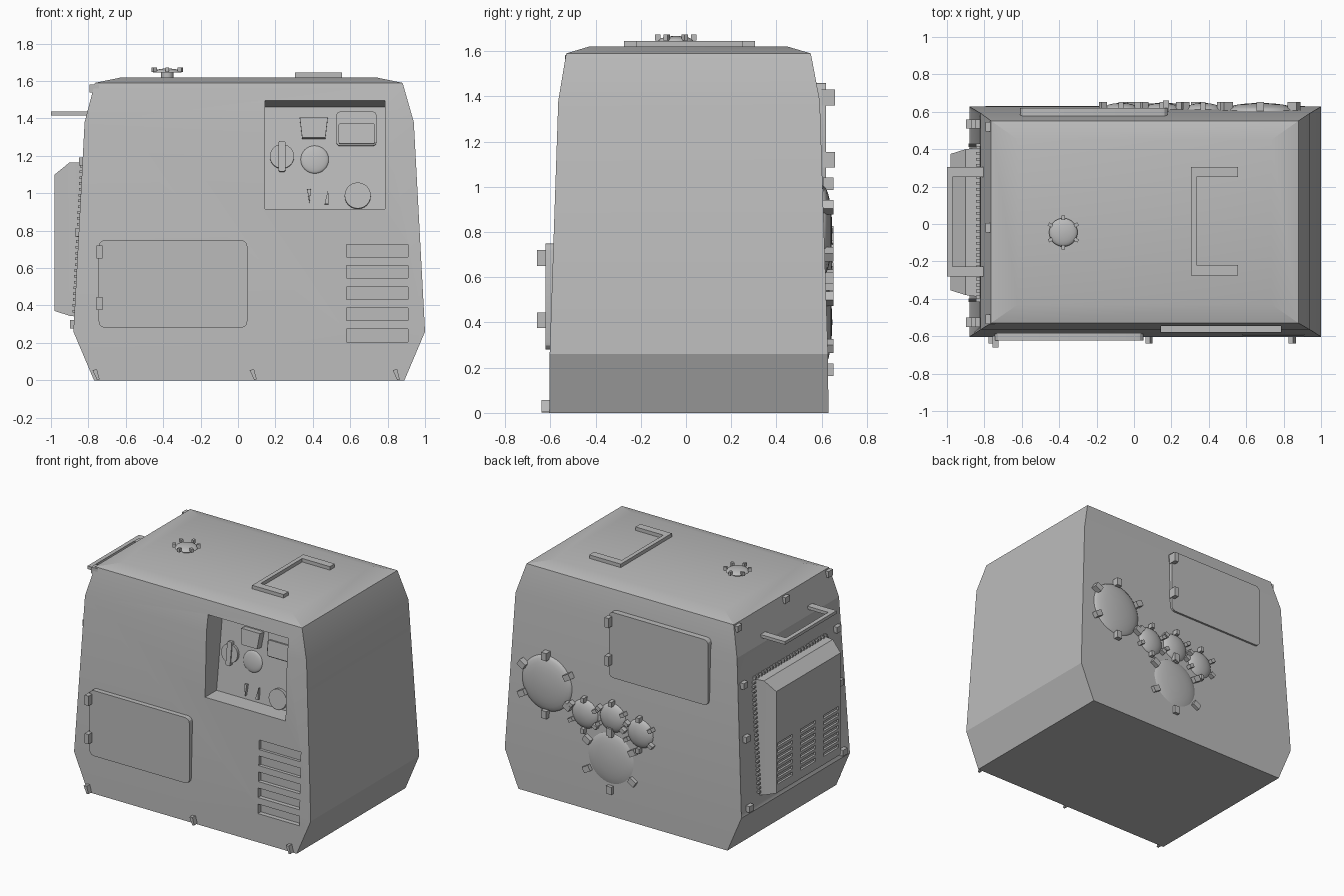
import bpy, bmesh, math
from mathutils import Matrix, Vector

if "Cube" in bpy.data.objects:
    bpy.data.objects.remove(bpy.data.objects["Cube"])

grey = bpy.data.materials.new("casing_grey")
grey.diffuse_color = (0.5, 0.5, 0.5, 1)
grey.use_nodes = True
grey.node_tree.nodes["Principled BSDF"].inputs["Base Color"].default_value = grey.diffuse_color
I = Matrix.Identity(4)


def finish(name, bm, angle=20):
    bmesh.ops.recalc_face_normals(bm, faces=bm.faces)
    me = bpy.data.meshes.new(name)
    bm.to_mesh(me)
    bm.free()
    me.materials.append(grey)
    ob = bpy.data.objects.new(name, me)
    bpy.context.collection.objects.link(ob)
    bpy.ops.object.select_all(action='DESELECT')
    ob.select_set(True)
    bpy.context.view_layer.objects.active = ob
    bpy.ops.object.shade_smooth_by_angle(angle=math.radians(angle))
    return ob


def loft(bm, rings):
    rows = [[bm.verts.new(p) for p in r] for r in rings]
    n = len(rows[0])
    for a, b in zip(rows, rows[1:]):
        for i in range(n):
            bm.faces.new((a[i], a[(i + 1) % n], b[(i + 1) % n], b[i]))
    bm.faces.new(rows[0])
    bm.faces.new(rows[-1])


def prism(bm, pts, lo, hi, axis, m=I):
    put = {'x': lambda a, b, t: (t, a, b), 'y': lambda a, b, t: (a, t, b), 'z': lambda a, b, t: (a, b, t)}[axis]
    loft(bm, [[m @ Vector(put(a, b, t)) for a, b in pts] for t in (lo, hi)])


def box(bm, x0, x1, y0, y1, z0, z1, m=I):
    prism(bm, [(x0, y0), (x1, y0), (x1, y1), (x0, y1)], z0, z1, 'z', m)


def rounded(x0, x1, z0, z1, c, n=3):
    pts = []
    for k, (cx, cz) in enumerate([(x1 - c, z1 - c), (x0 + c, z1 - c), (x0 + c, z0 + c), (x1 - c, z0 + c)]):
        for i in range(n + 1):
            a = (k + i / n) * math.pi / 2
            pts.append((cx + c * math.cos(a), cz + c * math.sin(a)))
    return pts


def circle(r, n=24):
    return [(r * math.cos(i * math.tau / n), r * math.sin(i * math.tau / n)) for i in range(n)]


def dome(bm, r, h, m):
    rings = [[m @ Vector((x, y, h * math.sin(a))) for x, y in circle(r * math.cos(a), 32)]
             for a in [math.radians(d) for d in (0, 12, 25, 38, 52, 66, 80, 87)]]
    loft(bm, rings)


def cut(ob, fill):
    bm = bmesh.new()
    fill(bm)
    c = finish("cutter", bm)
    c.hide_render = True
    mod = ob.modifiers.new("cut", 'BOOLEAN')
    mod.object = c
    mod.solver = 'EXACT'
    bpy.context.view_layer.objects.active = ob
    bpy.ops.object.modifier_apply(modifier=mod.name)
    bpy.data.objects.remove(c)
    bpy.ops.object.select_all(action='DESELECT')
    ob.select_set(True)
    bpy.ops.object.shade_smooth_by_angle(angle=math.radians(20))


# casing: stacked rectangles, shallow inset on the left side
bm = bmesh.new()
levels = [(0, -.77, .89, -.605, .63), (.26, -.88, 1.0, -.603, .628), (1.38, -.82, .94, -.565, .592),
          (1.59, -.765, .88, -.53, .552), (1.62, -.62, .735, -.43, .45)]
loft(bm, [[(a, c, z), (b, c, z), (b, d, z), (a, d, z)] for z, a, b, c, d in levels])
bmesh.ops.recalc_face_normals(bm, faces=bm.faces)
left = [f for f in bm.faces if f.normal.x < -0.98]
bmesh.ops.inset_region(bm, faces=left, thickness=.035, depth=-.008)
casing = finish("casing", bm)


def casing_holes(bm):
    prism(bm, [(-.75, .915), (-.45, .915), (-.38, 1.46), (-.548, 1.495), (-.75, 1.537)], .145, .785, 'x')
    for i in range(5):
        z = .205 + i * .1135
        box(bm, .58, .91, -.75, -.57, z, z + .068)


cut(casing, casing_holes)

# doors with hinges on front and back
for name, x0, x1, z0, z1, ya, yb, hx, s in [("front_door", -.745, .05, .28, .75, -.57, -.622, -.74, -1),
                                            ("back_door", -.61, .18, .99, 1.46, .56, .619, .17, 1)]:
    bm = bmesh.new()
    prism(bm, rounded(x0, x1, z0, z1, .035), ya, yb, 'y')
    finish(name, bm)
    bm = bmesh.new()
    for h in (.095, .37):
        y0, y1 = sorted((s * .6, s * .66))
        box(bm, hx - .016, hx + .016, y0, y1, z0 + h, z0 + h + .07)
    finish(name + "_hinges", bm)

# control panel fittings, set on the tilted back of the recess


def on_panel(x, z):
    return Matrix.Translation((x, -.45 + .128 * (z - .915), z)) @ Matrix.Rotation(-.128, 4, 'X')


def fitting(name, x, z, pts, out):
    bm = bmesh.new()
    prism(bm, pts, .01, -out, 'y', on_panel(x, z))
    finish(name, bm, 30)


fitting("switch_cover", .405, 1.345, [(-.075, .055), (.075, .055), (.062, -.055), (-.062, -.055)], .05)
fitting("display_frame", .633, 1.343, rounded(-.107, .107, -.092, .092, .02), .02)
fitting("display", .635, 1.315, rounded(-.097, .097, -.055, .055, .01), .035)
fitting("knob", .235, 1.195, circle(.065), .02)
fitting("knob_grip", .235, 1.195, rounded(-.018, .018, -.082, .082, .008), .028)
fitting("socket", .64, .985, circle(.07), .025)
fitting("left_lever", .382, .98, [(-.012, .04), (.007, .04), (0, -.04)], .02)
fitting("right_lever", .475, .98, [(.007, .04), (.009, -.04), (-.012, -.04)], .02)
bm = bmesh.new()
dome(bm, .075, .015, on_panel(.41, 1.18) @ Matrix.Rotation(math.pi / 2, 4, 'X'))
finish("dial", bm, 40)


# domed covers ringed with six lugs
def lugged_dome(name, m, r, h, lug, z0, z1):
    bm = bmesh.new()
    dome(bm, r, h, m)
    finish(name, bm, 40)
    bm = bmesh.new()
    for i in range(6):
        t = m @ Matrix.Rotation(math.radians(30 + i * 60), 4, 'Z')
        box(bm, r - lug * .35, r + lug * .65, -lug * .38, lug * .38, z0, z1, t)
    finish(name + "_lugs", bm)


for i, (x, z, r, lug) in enumerate([(.675, .805, .2, .055), (.158, .40, .2, .055), (.37, .67, .105, .035),
                                    (.15, .70, .105, .035), (-.07, .645, .105, .035)]):
    m = Matrix.Translation((x, .605, z)) @ Matrix.Rotation(-math.pi / 2, 4, 'X')
    lugged_dome("back_cover_%d" % (i + 1), m, r, .042, lug, 0, .047)
lugged_dome("filler_cap", Matrix.Translation((-.378, -.045, 1.645)), .076, .022, .024, .002, .028)
bm = bmesh.new()
prism(bm, circle(.033), 1.6, 1.65, 'z', Matrix.Translation((-.378, -.045, 0)))
finish("filler_neck", bm, 40)


# U-shaped handles
def handle(name, xb, xi, xe, z0, z1, ya, yb, w):
    bm = bmesh.new()
    prism(bm, [(xb, ya), (xe, ya), (xe, ya + w), (xi, ya + w), (xi, yb - w), (xe, yb - w), (xe, yb), (xb, yb)],
          z0, z1, 'z')
    finish(name, bm)


handle("top_handle", .305, .335, .555, 1.61, 1.645, -.275, .305, .055)
handle("left_handle", -1.0, -.97, -.8, 1.415, 1.437, -.28, .305, .053)

# radiator housing on the left side, with three columns of slots
bm = bmesh.new()
loft(bm, [[(x, a, c), (x, b, c), (x, b, d), (x, a, d)] for x, a, b, c, d in
          [(-.79, -.395, .415, .33, 1.165), (-.90, -.38, .40, .345, 1.165), (-.98, -.355, .375, .37, 1.10)]])
housing = finish("radiator_housing", bm)


def slots(bm):
    for y in (-.33, -.07, .19):
        for i in range(7):
            z = .43 + i * .045
            box(bm, -1.1, -.965, y, y + .17, z, z + .024)


cut(housing, slots)


def left_x(z):
    return -.88 + .0536 * (z - .26) if z < 1.38 else -.82 + .262 * (z - 1.38)


# small studs around the radiator
bm = bmesh.new()
for i in range(26):
    y, z = -.39 + i * .032, .37 + i * .031
    box(bm, -.845, -.815, y - .007, y + .007, 1.162, 1.182)
    for yy in (-.408, .422):
        x = left_x(z)
        box(bm, x - .012, x + .02, yy - .009, yy + .009, z - .007, z + .007)
finish("radiator_studs", bm)

# bolts on the left side and along the front base
bm = bmesh.new()
for y, z in [(s * .53 + .005, z) for s in (-1, 1) for z in (.30, .79, 1.17)] + [(-.51, 1.56), (.52, 1.56), (-.02, 1.56)]:
    x = left_x(z)
    box(bm, x - .02, x + .03, y - .025, y + .025, z - .022, z + .022)
finish("left_bolts", bm)
bm = bmesh.new()
for x in (-.76, .08, .845):
    prism(bm, [(x - .018, .055), (x + .006, .058), (x + .02, .005), (x + .006, .002)], -.58, -.64, 'y')
finish("front_base_bolts", bm)
